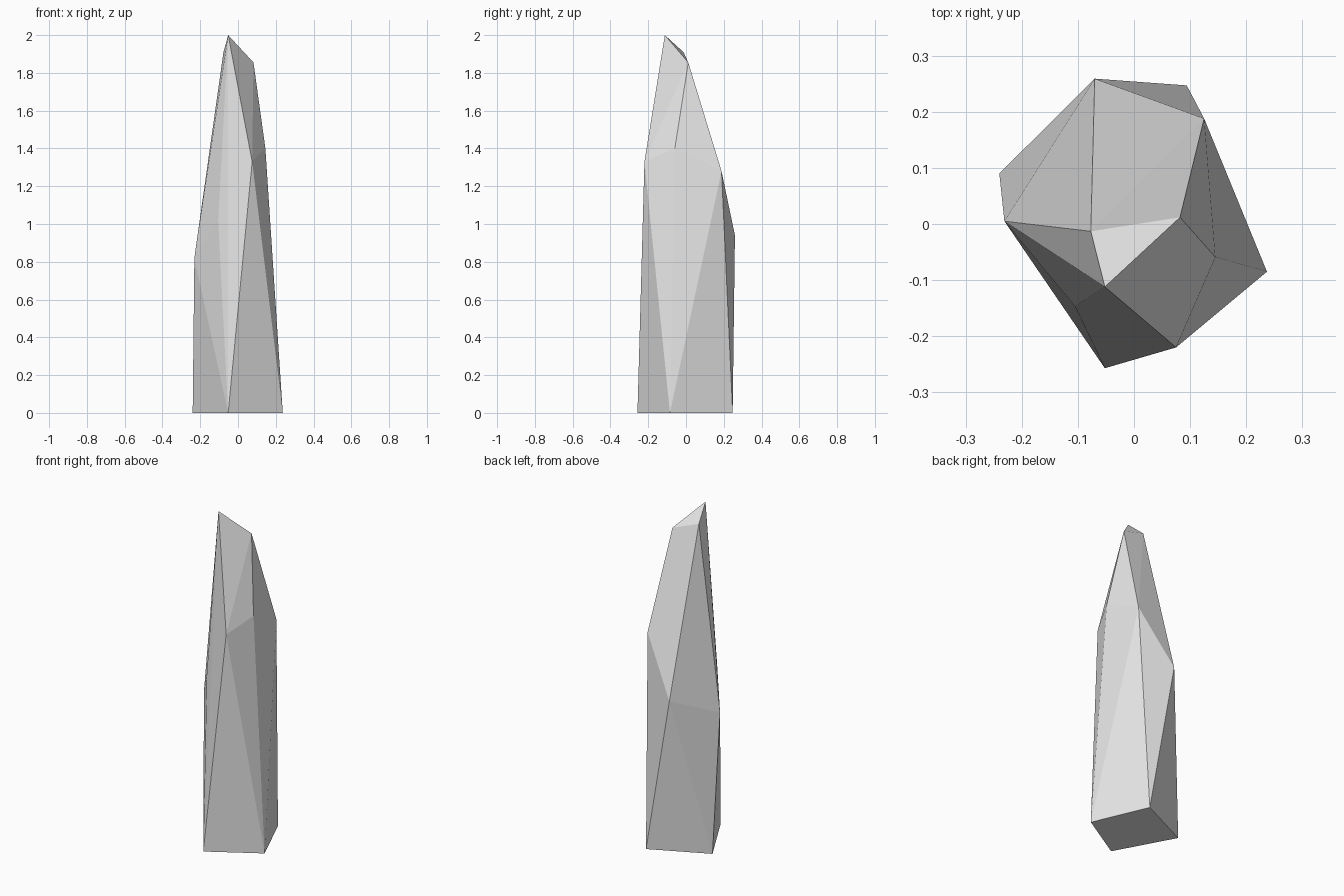
import bpy
import bmesh
import math

cube = bpy.data.objects.get("Cube")
if cube:
    bpy.data.objects.remove(cube, do_unlink=True)

# Single pale grey stone material
stone = bpy.data.materials.new("pale_grey_stone")
stone.use_nodes = True
colour = (0.8, 0.8, 0.8, 1.0)
stone.diffuse_color = colour
stone.node_tree.nodes["Principled BSDF"].inputs["Base Color"].default_value = colour

# Corner points of the crystal, from the ground up
base = [(-0.24, 0.09, 0), (-0.052, -0.257, 0), (0.237, -0.085, 0), (0.094, 0.247, 0)]
waist = [(-0.231, 0.005, 0.82), (-0.105, -0.147, 1.02), (-0.07, 0.259, 0.94)]
shoulder = [(0.075, -0.22, 1.33), (0.145, -0.059, 1.40), (0.125, 0.188, 1.28)]
tip = [(-0.077, -0.013, 1.91), (0.082, 0.012, 1.855), (-0.052, -0.112, 2.0)]

# Faceted crystal shard: hull around the corners, flat facets merged
bm = bmesh.new()
for point in base + waist + shoulder + tip:
    bm.verts.new(point)
bmesh.ops.convex_hull(bm, input=bm.verts[:])
bmesh.ops.dissolve_limit(bm, angle_limit=math.radians(1.5),
                         verts=bm.verts[:], edges=bm.edges[:])
bmesh.ops.recalc_face_normals(bm, faces=bm.faces[:])
mesh = bpy.data.meshes.new("crystal_shard")
bm.to_mesh(mesh)
bm.free()
mesh.materials.append(stone)
bpy.context.collection.objects.link(bpy.data.objects.new("crystal_shard", mesh))
